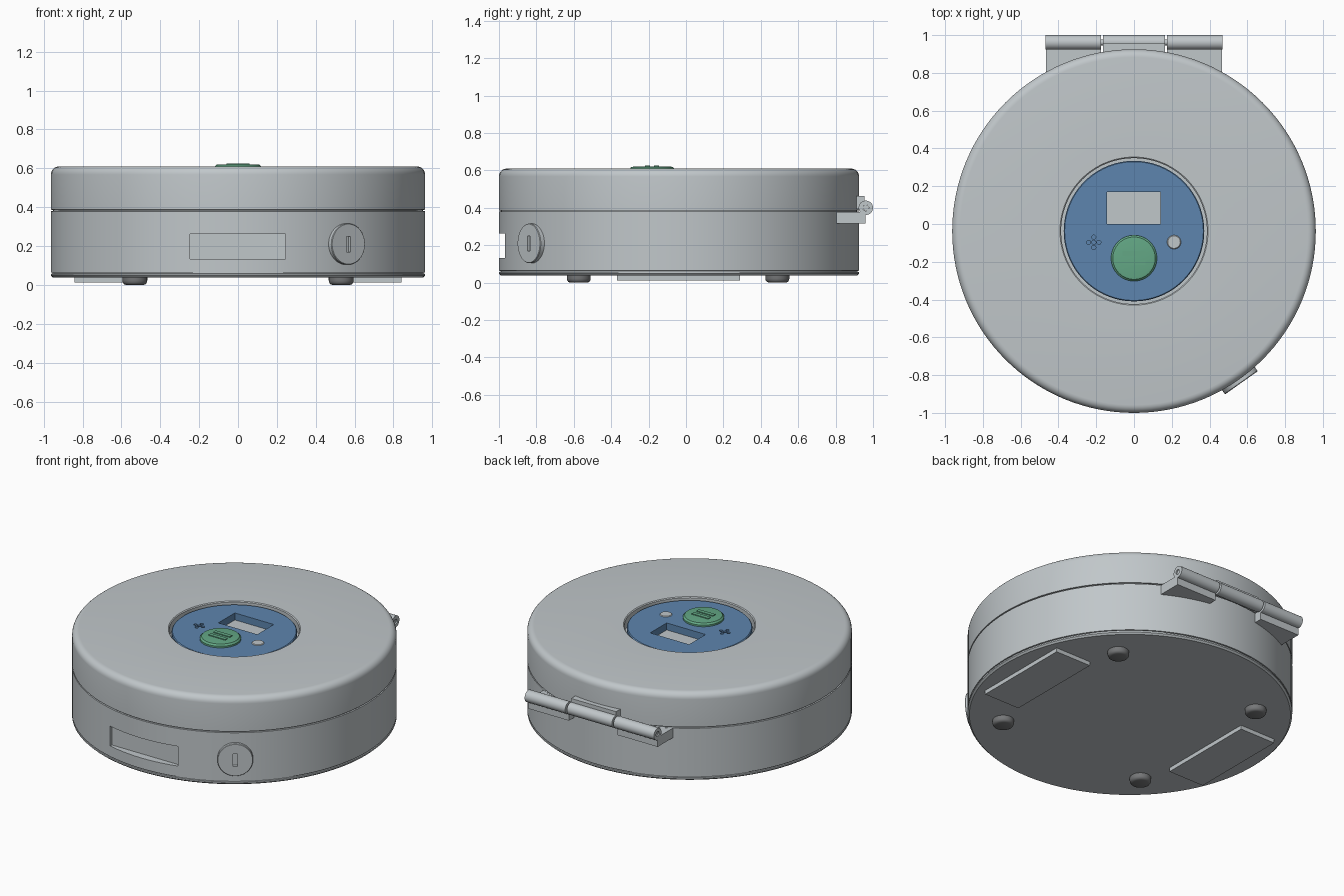
import bpy, bmesh, math
from mathutils import Matrix, Vector

if "Cube" in bpy.data.objects:
    bpy.data.objects.remove(bpy.data.objects["Cube"])

CY, R = -0.0375, 0.9625          # centre of the round case and its radius


def material(name, rgb):
    m = bpy.data.materials.new(name)
    m.diffuse_color = (*rgb, 1)
    m.use_nodes = True
    m.node_tree.nodes["Principled BSDF"].inputs["Base Color"].default_value = m.diffuse_color
    return m


grey = material("light_grey", (0.53, 0.57, 0.59))
blue = material("panel_blue", (0.11, 0.235, 0.425))
green = material("button_green", (0.125, 0.39, 0.235))
rubber = material("dark_rubber", (0.18, 0.185, 0.19))


def finish(bm, name, mat, matrix=None):
    if matrix:
        bm.transform(matrix)
    bmesh.ops.recalc_face_normals(bm, faces=bm.faces)
    me = bpy.data.meshes.new(name)
    bm.to_mesh(me)
    bm.free()
    me.materials.append(mat)
    ob = bpy.data.objects.new(name, me)
    bpy.context.collection.objects.link(ob)
    smooth(ob)
    return ob


def smooth(ob):
    bpy.ops.object.select_all(action='DESELECT')
    ob.select_set(True)
    bpy.context.view_layer.objects.active = ob
    bpy.ops.object.shade_smooth_by_angle(angle=math.radians(35))


def lathe(name, profile, mat, matrix=None, seg=48, closed=False):
    """Turn (radius, height) points round z; cap both ends unless closed."""
    bm = bmesh.new()
    rings = [[bm.verts.new((r * math.cos(a), r * math.sin(a), z))
              for a in (2 * math.pi * i / seg for i in range(seg))]
             for r, z in profile]
    pairs = list(zip(rings, rings[1:]))
    if closed:
        pairs.append((rings[-1], rings[0]))
    else:
        bm.faces.new(rings[0])
        bm.faces.new(rings[-1])
    for a, b in pairs:
        for i in range(seg):
            j = (i + 1) % seg
            bm.faces.new((a[i], a[j], b[j], b[i]))
    return finish(bm, name, mat, matrix)


def box(name, lo, hi, mat, matrix=None):
    lo, hi = Vector(lo), Vector(hi)
    bm = bmesh.new()
    bmesh.ops.create_cube(bm, size=1)
    for v in bm.verts:
        v.co = Vector(((lo + hi) / 2)[k] + v.co[k] * (hi - lo)[k] for k in range(3))
    return finish(bm, name, mat, matrix)


def cut(ob, cutter):
    mod = ob.modifiers.new("cut", 'BOOLEAN')
    mod.operation, mod.solver, mod.object = 'DIFFERENCE', 'EXACT', cutter
    bpy.context.view_layer.objects.active = ob
    bpy.ops.object.modifier_apply(modifier=mod.name)
    bpy.data.objects.remove(cutter)
    smooth(ob)


def arc(cr, cz, rad, a0, a1, n=6):
    return [(cr + rad * math.cos(math.radians(a0 + (a1 - a0) * i / n)),
             cz + rad * math.sin(math.radians(a0 + (a1 - a0) * i / n)))
            for i in range(n + 1)]


centre = Matrix.Translation((0, CY, 0))

# Lower case with base groove and seam lip
body = lathe("lower_case",
             [(0.952, 0.038), (R, 0.048), (R, 0.057), (0.955, 0.058), (0.955, 0.063),
              (R, 0.064), (R, 0.379), (0.953, 0.380), (0.953, 0.387)],
             grey, centre, seg=128)
# Shallow rectangular pocket at the front
cut(body, box("pocket_cutter", (-0.248, -1.1, 0.133), (0.245, -0.95, 0.262), grey))

# Lid with rounded rim and a round well for the control panel
lathe("lid",
      [(0.953, 0.386), (R, 0.387)] + arc(R - 0.042, 0.568, 0.042, 0, 90)
      + [(0.392, 0.61), (0.386, 0.605), (0.386, 0.545)],
      grey, centre, seg=128)

# Control panel with screen window and speaker holes
panel = lathe("control_panel", [(0.372, 0.546), (0.372, 0.592), (0.367, 0.597)],
              blue, centre, seg=96)
cut(panel, box("screen_cutter", (-0.142, 0.0, 0.5), (0.14, 0.17, 0.7), blue))
for dx, dy in ((0, 0), (1, 0), (-1, 0), (0, 1), (0, -1)):
    cut(panel, lathe("hole_cutter", [(0.011, 0.57), (0.011, 0.65)], blue,
                     Matrix.Translation((-0.213 + 0.027 * dx, -0.097 + 0.027 * dy, 0)), seg=16))
box("screen", (-0.141, 0.001, 0.5455), (0.139, 0.169, 0.552), grey)
lathe("indicator_lamp", [(0.037, 0.58), (0.037, 0.597), (0.033, 0.601)], grey,
      Matrix.Translation((0.212, -0.096, 0)), seg=32)

# Push button with two raised grip ridges
lathe("push_button",
      [(0.122, 0.58), (0.122, 0.608), (0.116, 0.612), (0.112, 0.618), (0.10, 0.62)],
      green, Matrix.Translation((0, -0.181, 0)), seg=64)
for y in (-0.205, -0.157):
    box("button_ridge", (-0.06, y - 0.013, 0.615), (0.06, y + 0.013, 0.625), green)

# Round lock on the front right, with its key slot
a = math.radians(-54.7)
lock_frame = (Matrix.Translation((0, CY, 0.21)) @ Matrix.Rotation(a, 4, 'Z')
              @ Matrix.Rotation(math.pi / 2, 4, 'Y'))
lock = lathe("lock", [(0.106, 0.93), (0.106, 0.980), (0.103, 0.984)], grey, lock_frame, seg=48)
cut(lock, box("key_cutter", (-0.04, -0.013, 0.965), (0.04, 0.013, 1.1), grey, lock_frame))

# Hinge: two outer leaves on the case, one middle leaf on the lid, barrels and pin
hinge_axis = Matrix.Translation((0, 0.9615, 0.40)) @ Matrix.Rotation(math.pi / 2, 4, 'Y')
for side in (-1, 1):
    x0, x1 = sorted((0.175 * side, 0.467 * side))
    box("hinge_outer_leaf", (x0, 0.8, 0.315), (x1, 0.96, 0.378), grey)
for x0, x1 in ((-0.468, -0.175), (-0.163, 0.163), (0.175, 0.468)):
    lathe("hinge_barrel", [(0.016, x0), (0.0385, x0), (0.0385, x1), (0.016, x1)],
          grey, hinge_axis, seg=32, closed=True)
box("hinge_middle_leaf", (-0.163, 0.88, 0.395), (0.163, 0.955, 0.462), grey)
lathe("hinge_pin", [(0.0155, -0.46), (0.0155, 0.46)], grey, hinge_axis, seg=24)

# Underside: four rounded feet and two battery covers
for sx in (-1, 1):
    for sy in (-1, 1):
        lathe("foot", [(0.046, 0.0), (0.056, 0.004), (0.062, 0.012), (0.064, 0.022), (0.064, 0.042)],
              rubber, Matrix.Translation((0.531 * sx, CY - 0.005 + 0.531 * sy, 0)), seg=32)
    x0, x1 = sorted((0.585 * sx, 0.842 * sx))
    box("battery_cover", (x0, -0.37, 0.012), (x1, 0.29, 0.042), grey)
